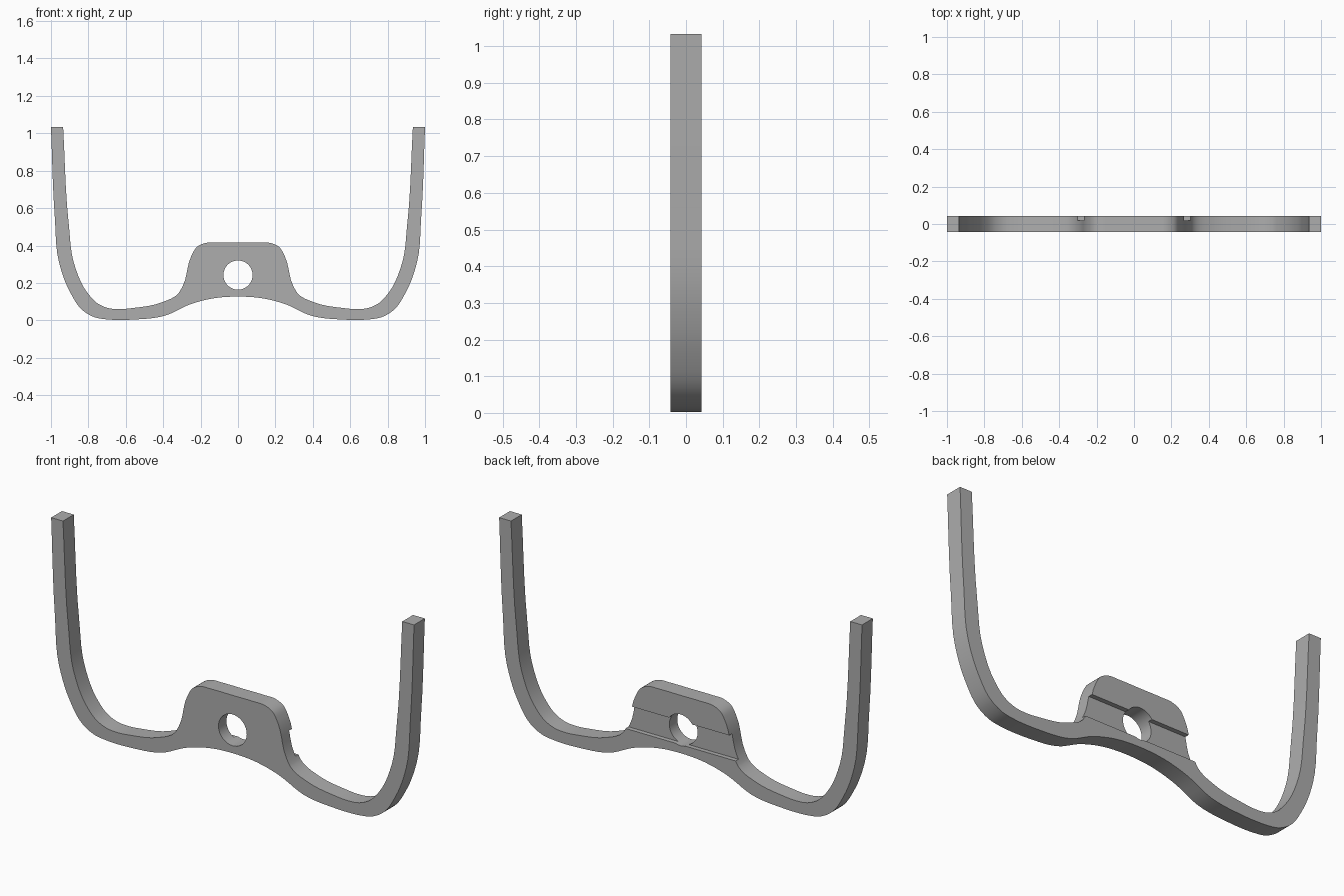
import bpy, bmesh
from mathutils import Vector

cube = bpy.data.objects.get("Cube")
if cube:
    bpy.data.objects.remove(cube)

HALF = 0.0425  # half thickness of the bar

grey = bpy.data.materials.new("mid grey")
grey.use_nodes = True
colour = (0.42, 0.42, 0.42, 1)
grey.diffuse_color = colour
grey.node_tree.nodes["Principled BSDF"].inputs["Base Color"].default_value = colour


def mirrored(half):
    """Left half of a path, ending at the centre, joined to its mirror image."""
    return [Vector(p) for p in half] + [Vector((-x, z)) for x, z in reversed(half) if x]


def smooth_path(pts, steps=5):
    """Curve through the points, with tangents weighted by spacing."""
    h = [(b - a).length for a, b in zip(pts, pts[1:])]
    s = [(b - a) / d for a, b, d in zip(pts, pts[1:], h)]
    t = [s[0]] + [(s[i - 1] * h[i] + s[i] * h[i - 1]) / (h[i] + h[i - 1])
                  for i in range(1, len(s))] + [s[-1]]
    out = []
    for i, d in enumerate(h):
        for k in range(steps):
            u = k / steps
            out.append(pts[i] * (2*u**3 - 3*u**2 + 1) + pts[i + 1] * (3*u**2 - 2*u**3)
                       + t[i] * d * (u**3 - 2*u**2 + u) + t[i + 1] * d * (u**3 - u**2))
    return out + [pts[-1]]


# Outline: lower/outer edge, and upper/inner edge with the central plate
outer = mirrored([(-1, 1.033), (-.98, .56), (-.957, .31), (-.9, .155), (-.83, .053),
                  (-.765, .016), (-.7, .005), (-.63, .002), (-.56, .004), (-.39, .025),
                  (-.257, .085), (-.135, .117), (0, .127)])
inner = mirrored([(-.935, 1.033), (-.905, .515), (-.877, .305), (-.807, .15), (-.75, .09),
                  (-.7, .067), (-.63, .06), (-.56, .066), (-.417, .093), (-.32, .143),
                  (-.295, .185), (-.249, .345), (-.22, .392), (-.175, .413),
                  (-.12, .415), (0, .415)])
outline = smooth_path(outer) + smooth_path(inner)[::-1]

# Extrude the outline front to back
bm = bmesh.new()
face = bm.faces.new([bm.verts.new((p.x, -HALF, p.y)) for p in outline])
ext = bmesh.ops.extrude_face_region(bm, geom=[face])
bmesh.ops.translate(bm, vec=(0, 2 * HALF, 0),
                    verts=[v for v in ext["geom"] if isinstance(v, bmesh.types.BMVert)])
bmesh.ops.recalc_face_normals(bm, faces=bm.faces)
mesh = bpy.data.meshes.new("curved_bracket")
bm.to_mesh(mesh)
bm.free()
mesh.materials.append(grey)
bracket = bpy.data.objects.new("curved_bracket", mesh)
bpy.context.collection.objects.link(bracket)


def cut(cutter, name):
    cutter.name = name
    cutter.hide_render = True
    cutter.data.materials.append(grey)
    mod = bracket.modifiers.new(name, "BOOLEAN")
    mod.operation, mod.solver, mod.object = "DIFFERENCE", "EXACT", cutter
    bpy.ops.object.select_all(action="DESELECT")
    bpy.context.view_layer.objects.active = bracket
    bracket.select_set(True)
    bpy.ops.object.modifier_apply(modifier=name)
    bpy.data.objects.remove(cutter)


# Round hole through the plate
bpy.ops.mesh.primitive_cylinder_add(vertices=48, radius=.078, depth=.4,
                                    location=(0, 0, .242), rotation=(1.570796, 0, 0))
cut(bpy.context.object, "hole_cutter")

# Horizontal groove across the back of the plate
bpy.ops.mesh.primitive_cube_add(size=1, location=(0, .07, .228))
groove = bpy.context.object
groove.scale = (.8, .1, .118)
cut(groove, "groove_cutter")

bpy.ops.object.shade_smooth_by_angle(angle=.52)
